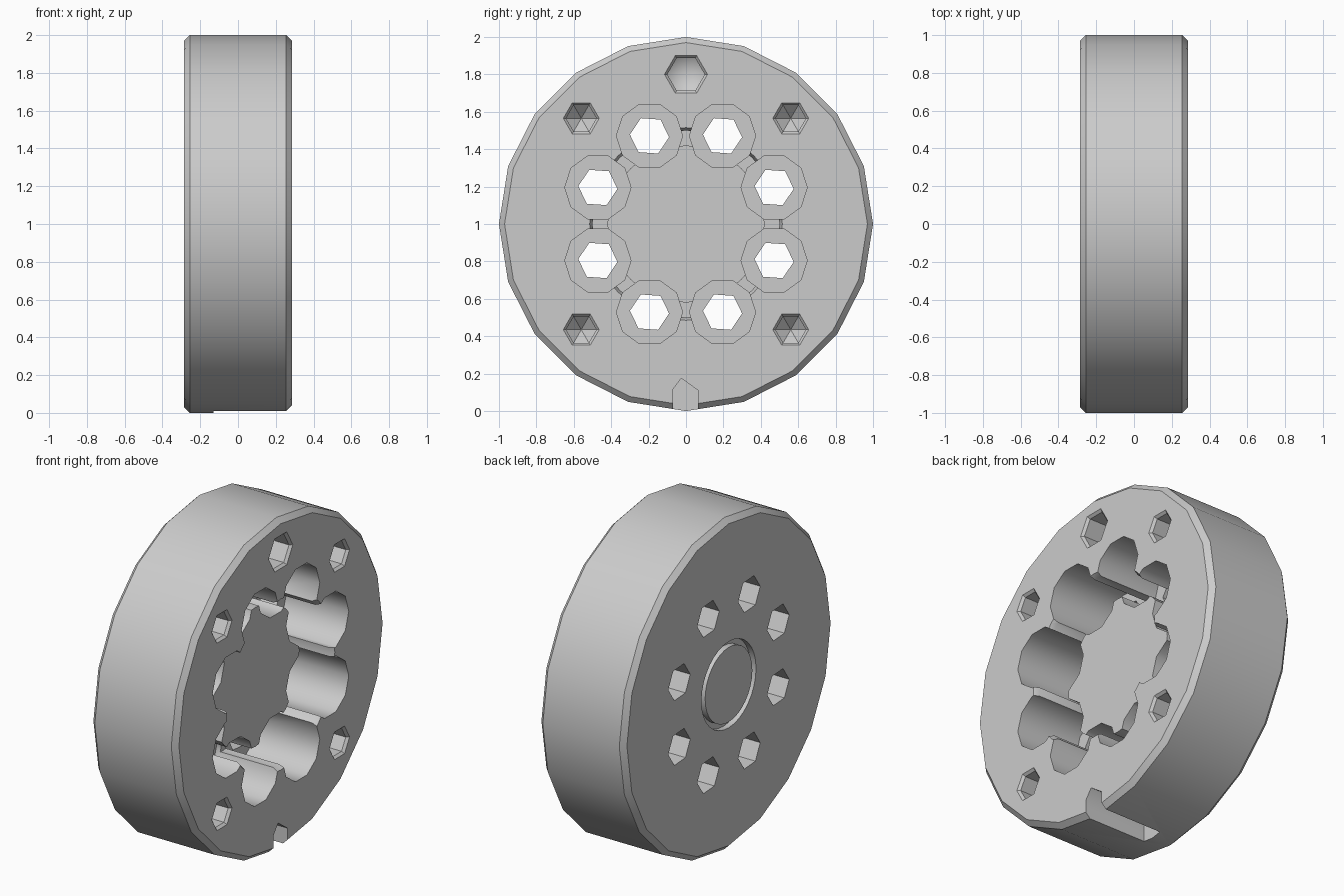
import bpy
import bmesh
from math import sin, cos, pi, radians

cube = bpy.data.objects.get("Cube")
if cube:
    bpy.data.objects.remove(cube, do_unlink=True)

HALF = 0.285      # half thickness along x
FLOOR = -0.13     # bottom of the deep sockets
OUT = 0.32        # cutters reach past the faces

grey = bpy.data.materials.new("light_grey")
grey.use_nodes = True
grey.diffuse_color = (0.6, 0.6, 0.6, 1)
grey.node_tree.nodes["Principled BSDF"].inputs["Base Color"].default_value = (0.6, 0.6, 0.6, 1)


def finish(name, bm):
    bmesh.ops.recalc_face_normals(bm, faces=bm.faces[:])
    mesh = bpy.data.meshes.new(name)
    bm.to_mesh(mesh)
    bm.free()
    mesh.materials.append(grey)
    obj = bpy.data.objects.new(name, mesh)
    bpy.context.collection.objects.link(obj)
    return obj


def lathe(name, profile, sides, y=0.0, z=1.0, phase=0.0, closed=False):
    """Turn (x, radius) points around an axis parallel to x."""
    bm = bmesh.new()
    rings = []
    for x, r in profile:
        if r == 0:
            rings.append([bm.verts.new((x, y, z))] * sides)
        else:
            angles = [radians(phase) + 2 * pi * i / sides for i in range(sides)]
            rings.append([bm.verts.new((x, y + r * cos(a), z + r * sin(a))) for a in angles])
    pairs = list(zip(rings, rings[1:]))
    if closed:
        pairs.append((rings[-1], rings[0]))
    for a, b in pairs:
        for i in range(sides):
            j = (i + 1) % sides
            bm.faces.new(list(dict.fromkeys((a[i], a[j], b[j], b[i]))))
    if not closed:
        for ring in (rings[0], rings[-1]):
            if ring[0] is not ring[1]:
                bm.faces.new(ring)
    return finish(name, bm)


def prism(name, outline, x0, x1):
    """Extrude a (y, z) outline along x."""
    bm = bmesh.new()
    face = bm.faces.new([bm.verts.new((x0, y, z)) for y, z in outline])
    new = bmesh.ops.extrude_face_region(bm, geom=[face])["geom"]
    moved = [v for v in new if isinstance(v, bmesh.types.BMVert)]
    bmesh.ops.translate(bm, verts=moved, vec=(x1 - x0, 0, 0))
    return finish(name, bm)


def cut(body, cutter):
    cutter.hide_render = True
    mod = body.modifiers.new("cut", 'BOOLEAN')
    mod.operation = 'DIFFERENCE'
    mod.solver = 'EXACT'
    mod.object = cutter
    bpy.context.view_layer.objects.active = body
    bpy.ops.object.modifier_apply(modifier=mod.name)
    bpy.data.objects.remove(cutter, do_unlink=True)


# Chamfered disc
body = lathe("holder_disc", [(-HALF, 0.97), (-0.255, 1), (0.255, 1), (HALF, 0.97)], 20, phase=90)

# Central pocket around a lower hub, with a channel and a bevelled lip
cut(body, lathe("pocket", [(0.115, 0), (0.115, 0.42), (-0.1, 0.42), (-0.1, 0.5),
                           (0.255, 0.5), (HALF, 0.515), (OUT, 0.53), (OUT, 0)], 32))

# Ring of deep sockets, each with a small hole through the back
for k in range(8):
    a = radians(22.5 + 45 * k)
    y, z = 0.51 * cos(a), 1 + 0.51 * sin(a)
    cut(body, lathe("socket", [(FLOOR, 0.177), (OUT, 0.177)], 10, y, z))
    cut(body, lathe("through_hole", [(-OUT, 0.105), (0, 0.105)], 6, y, z, phase=-4))

# Pointed blind holes in the rim face
blind = [(0, 1.8, 0.115)] + [(sy * 0.56, 1 + sz * 0.565, 0.096) for sy in (-1, 1) for sz in (-1, 1)]
for y, z, r in blind:
    cut(body, lathe("blind_hole", [(0.03, 0), (0.1, r - 0.015), (HALF - 0.015, r - 0.015),
                                   (HALF, r), (OUT, r)], 6, y, z))

# Index notch at the bottom of the rim
cut(body, prism("notch", [(-0.07, -0.1), (0.065, -0.1), (0.065, 0.11),
                          (-0.025, 0.175), (-0.07, 0.115)], FLOOR, OUT))

# Round groove on the back face
cut(body, lathe("back_groove", [(-OUT, 0.225), (-OUT, 0.26), (-0.25, 0.26), (-0.25, 0.225)],
                32, closed=True))

# Smooth shading with sharp edges kept
bpy.ops.object.select_all(action='DESELECT')
body.select_set(True)
bpy.context.view_layer.objects.active = body
bpy.ops.object.shade_smooth_by_angle(angle=radians(40))
